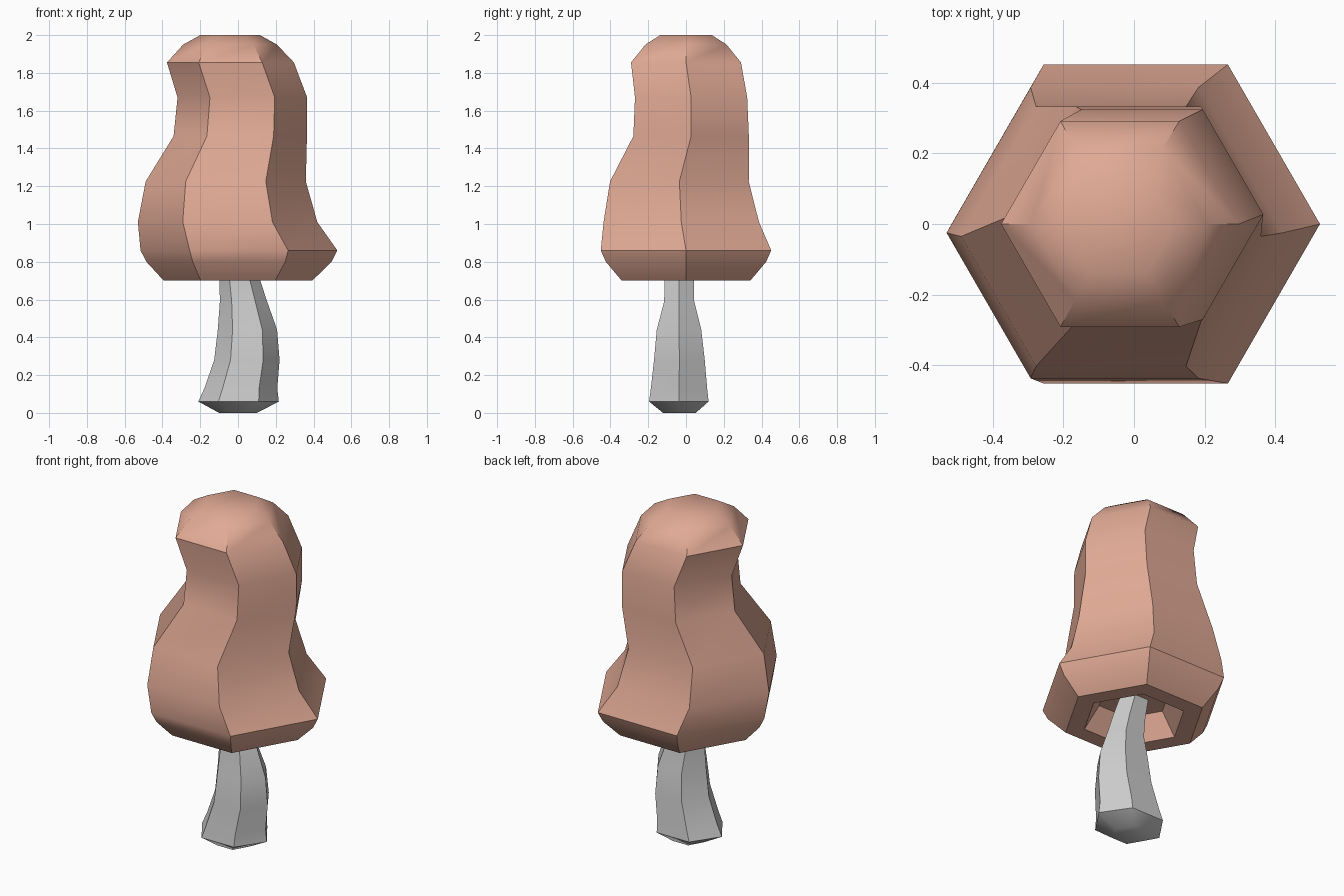
import bpy, bmesh, math

if "Cube" in bpy.data.objects:
    bpy.data.objects.remove(bpy.data.objects["Cube"])


def hex_loft(name, rings, color=None):
    """Skin six-sided rings given as (z, centre x, centre y, radius x, radius y)."""
    bm = bmesh.new()
    loops = []
    for z, cx, cy, rx, ry in rings:
        loops.append([bm.verts.new((cx + rx * math.cos(math.radians(60 * i)),
                                    cy + ry * math.sin(math.radians(60 * i)), z))
                      for i in range(6)])
    for a, b in zip(loops, loops[1:]):
        for i in range(6):
            j = (i + 1) % 6
            bm.faces.new((a[i], a[j], b[j], b[i]))
    bm.faces.new(loops[0])
    bm.faces.new(loops[-1])
    bmesh.ops.recalc_face_normals(bm, faces=bm.faces)
    mesh = bpy.data.meshes.new(name)
    bm.to_mesh(mesh)
    bm.free()
    obj = bpy.data.objects.new(name, mesh)
    bpy.context.collection.objects.link(obj)
    if color:
        mat = bpy.data.materials.new(name + "_colour")
        mat.diffuse_color = color
        mat.use_nodes = True
        mat.node_tree.nodes["Principled BSDF"].inputs["Base Color"].default_value = mat.diffuse_color
        mesh.materials.append(mat)
    bpy.ops.object.select_all(action='DESELECT')
    obj.select_set(True)
    bpy.context.view_layer.objects.active = obj
    bpy.ops.object.shade_smooth_by_angle(angle=math.radians(35))
    return obj


# Cap: hollow underside, rim, then the wavy outside up to the flat top
cap = [(0.83, 0, 0, 0.20), (0.70, 0, 0, 0.285), (0.70, 0, 0, 0.393),
       (0.80, 0.005, 0, 0.49), (0.86, 0.005, 0, 0.521),
       (1.01, -0.055, -0.025, 0.475), (1.225, -0.065, -0.035, 0.424),
       (1.465, 0.012, 0.027, 0.353), (1.67, 0.023, 0.027, 0.343),
       (1.855, -0.04, 0, 0.336), (1.95, -0.042, 0, 0.248), (2.0, -0.042, 0, 0.158)]
hex_loft("mushroom_cap", [(z, x, y, r, r) for z, x, y, r in cap], (0.75, 0.4, 0.3, 1))

# Stem: leaning stalk with a chamfered foot, reaching into the cap hollow
stem = [(0.0, 0, -0.035, 0.10, 0.10), (0.06, 0.003, -0.038, 0.213, 0.182),
        (0.13, 0.015, -0.037, 0.193, 0.172), (0.28, 0.047, -0.035, 0.173, 0.155),
        (0.44, 0.05, -0.037, 0.157, 0.136), (0.59, 0.029, -0.036, 0.125, 0.092),
        (0.70, 0.01, -0.036, 0.108, 0.089), (0.84, -0.02, -0.03, 0.09, 0.085)]
hex_loft("mushroom_stem", stem)
